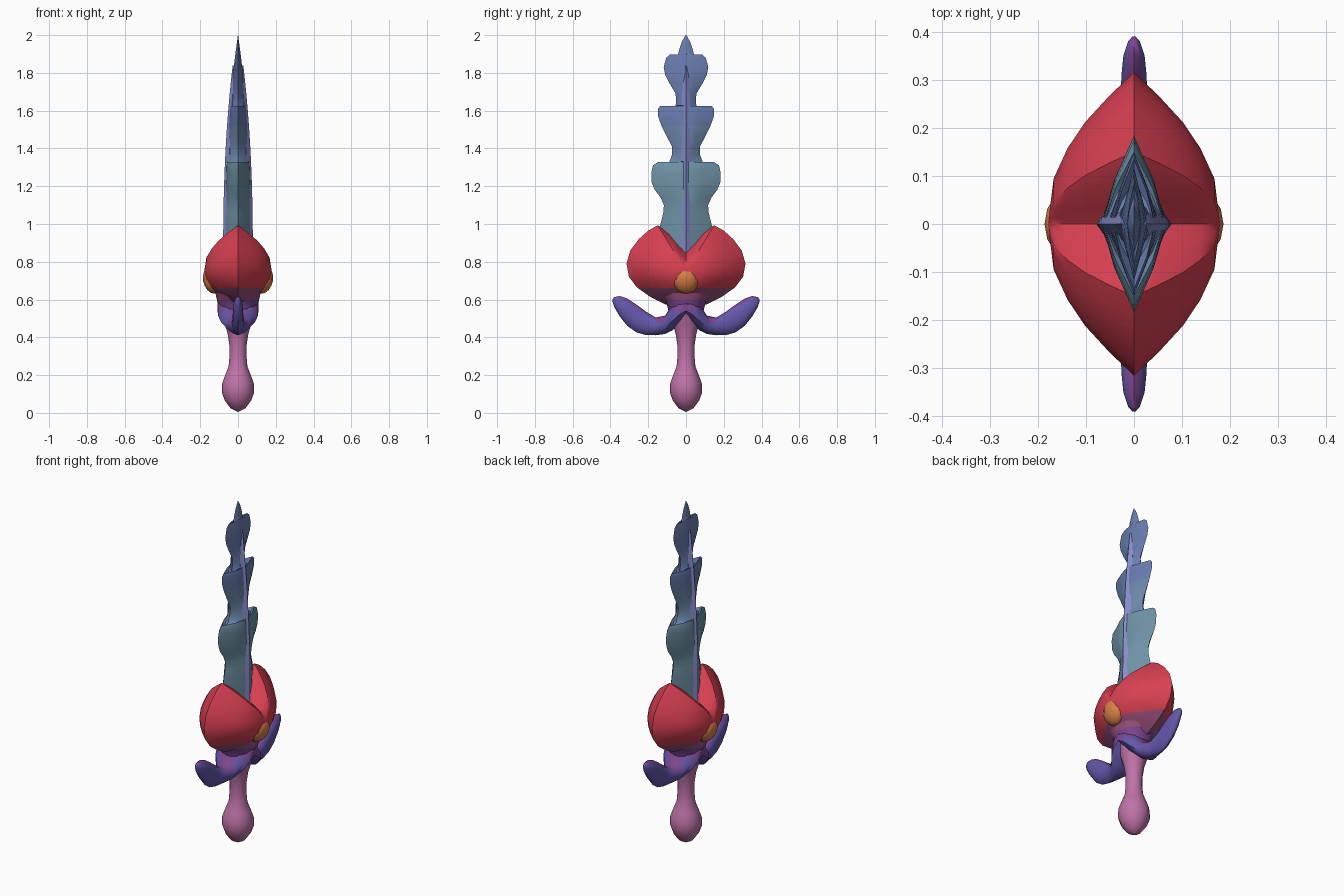
import bpy, bmesh, math
from mathutils import Vector

if "Cube" in bpy.data.objects:
    bpy.data.objects.remove(bpy.data.objects["Cube"])


def srgb(*c):
    return [((v + 0.055) / 1.055) ** 2.4 for v in c] + [1]


def material(name, *c):
    m = bpy.data.materials.new(name)
    m.diffuse_color = srgb(*c)
    m.use_nodes = True
    m.node_tree.nodes["Principled BSDF"].inputs["Base Color"].default_value = m.diffuse_color
    return m


RED = material("red", 0.85, 0.25, 0.32)
MAUVE = material("mauve", 0.60, 0.31, 0.48)
ORANGE = material("orange", 0.84, 0.50, 0.28)
INDIGO = material("indigo", 0.39, 0.34, 0.67)
PURPLE = material("purple", 0.49, 0.28, 0.57)
PINK = material("pink", 0.75, 0.45, 0.66)
TEAL = material("steel teal", 0.44, 0.58, 0.66)
STEEL = material("steel blue", 0.42, 0.53, 0.67)
BLUE = material("blade blue", 0.41, 0.49, 0.69)
LILAC = material("lilac", 0.53, 0.55, 0.80)


def finish(name, bm, mats, rule=None, angle=40):
    """Turn a bmesh into a smooth shaded object, with materials chosen by rule(face)."""
    bmesh.ops.remove_doubles(bm, verts=bm.verts, dist=0.0005)
    bmesh.ops.recalc_face_normals(bm, faces=bm.faces)
    bm.normal_update()
    for f in bm.faces:
        f.material_index = rule(f) if rule else 0
    me = bpy.data.meshes.new(name)
    bm.to_mesh(me)
    bm.free()
    for m in mats:
        me.materials.append(m)
    ob = bpy.data.objects.new(name, me)
    bpy.context.collection.objects.link(ob)
    bpy.ops.object.select_all(action='DESELECT')
    ob.select_set(True)
    bpy.context.view_layer.objects.active = ob
    bpy.ops.object.shade_smooth_by_angle(angle=math.radians(angle))
    return ob


def loft(rings, bm=None, caps=True):
    """Skin a list of closed rings with equal point counts."""
    bm = bm or bmesh.new()
    vs = [[bm.verts.new(p) for p in r] for r in rings]
    n = len(vs[0])
    for a, b in zip(vs, vs[1:]):
        for i in range(n):
            j = (i + 1) % n
            bm.faces.new((a[i], a[j], b[j], b[i]))
    if caps:
        bm.faces.new(vs[0])
        bm.faces.new(vs[-1])
    return bm


def thickness(z):
    return 0.071 * (1 - max(0, min(1, (z - 0.85) / 1.15)) ** 2.3) + 0.0005


# Blade: lens section following a barbed edge outline (half width, height)
edge = [(0.12, 0.82), (0.13, 0.92), (0.14, 0.98), (0.12, 1.06), (0.117, 1.10),
        (0.135, 1.14), (0.165, 1.18), (0.182, 1.22), (0.184, 1.27), (0.175, 1.31),
        (0.15, 1.327), (0.115, 1.31), (0.09, 1.325), (0.073, 1.37), (0.074, 1.41),
        (0.1, 1.46), (0.13, 1.52), (0.147, 1.57), (0.149, 1.61), (0.135, 1.625),
        (0.09, 1.60), (0.062, 1.605), (0.052, 1.64), (0.055, 1.69), (0.085, 1.74),
        (0.11, 1.79), (0.118, 1.83), (0.105, 1.88), (0.085, 1.897), (0.06, 1.875),
        (0.045, 1.885), (0.037, 1.92), (0.022, 1.965), (0.002, 2.0)]
rings, top = [], 0
for y, z in edge:
    top = max(top + 0.004, z) if z < 1.99 else 2.0
    mid, t = (top + z) / 2, thickness(top)
    rings.append([(0, y, z), (0.62 * t, y / 2, mid), (t, 0, top), (0.62 * t, -y / 2, mid),
                  (0, -y, z), (-0.62 * t, -y / 2, mid), (-t, 0, top), (-0.62 * t, y / 2, mid)])


def blade_color(f):
    z = f.calc_center_median().z
    return 0 if z < 1.32 else 1 if z < 1.5 else 2


finish("blade", loft(rings), [TEAL, STEEL, BLUE], blade_color)

# Raised rib down the middle of both blade faces
bm = bmesh.new()
for s in (1, -1):
    rings = []
    for i in range(13):
        z = 0.80 + 1.04 * i / 12
        w = 0.036 - 0.016 * i / 12
        t = thickness(z)
        if i == 12:
            w = 0.004
        rings.append([(s * t * 0.75, w, z), (s * (t + 0.007), 0, z),
                      (s * t * 0.75, -w, z), (0, 0, z)])
    loft(rings, bm)
finish("blade_rib", bm, [LILAC], angle=30)

# Heart body: heart outline swelling to both sides, lower part in a second colour
half = [(0, 0.875), (0.05, 0.915), (0.10, 0.965), (0.15, 0.993), (0.20, 0.965), (0.25, 0.92),
        (0.295, 0.86), (0.315, 0.79), (0.302, 0.72), (0.26, 0.665), (0.19, 0.615),
        (0.11, 0.575), (0, 0.555)]
outline = half + [(-y, z) for y, z in half[-2:0:-1]]
swell = [(0.02, 0.178), (0.30, 0.167), (0.50, 0.138), (0.67, 0.102), (0.85, 0.05), (1, 0)]
swell = swell + [(s, -x) for s, x in swell[-2::-1]]
bm = loft([[(x, y * s, 0.75 + (z - 0.75) * s) for y, z in outline] for s, x in swell])
bmesh.ops.bisect_plane(bm, geom=bm.verts[:] + bm.edges[:] + bm.faces[:],
                       plane_co=(0, 0, 0.66), plane_no=(0, 0, 1))
finish("heart_body", bm, [RED, MAUVE],
       lambda f: 1 if f.calc_center_median().z < 0.66 else 0, 35)

# Round gem on each side
bm = bmesh.new()
for s in (1, -1):
    new = bmesh.ops.create_uvsphere(bm, u_segments=12, v_segments=8, radius=1)["verts"]
    for v in new:
        x, y, z = v.co
        v.co = Vector((s * (0.138 + 0.047 * x + 0.012 * z), 0.069 * y, 0.70 + 0.069 * z))
finish("side_gem", bm, [ORANGE])

# Guard: winged crosspiece lofted along y (y, bottom, top, half thickness)
wing = [(0, 0.50, 0.62, 0.108), (0.04, 0.465, 0.615, 0.106), (0.075, 0.435, 0.575, 0.092),
        (0.11, 0.418, 0.515, 0.062), (0.16, 0.411, 0.505, 0.036), (0.21, 0.412, 0.535, 0.03),
        (0.26, 0.425, 0.572, 0.028), (0.31, 0.46, 0.605, 0.026), (0.35, 0.51, 0.619, 0.022),
        (0.38, 0.56, 0.613, 0.012), (0.39, 0.59, 0.6, 0.003)]
wing = [(-y, b, t, w) for y, b, t, w in wing[:0:-1]] + wing
rings = []
for y, b, t, w in wing:
    ring = []
    for k in range(10):
        a = math.tau * k / 10 + math.pi / 2
        ring.append((w * math.cos(a) / math.cos(math.pi / 10), y,
                     (b + t) / 2 + (t - b) / 2 * math.sin(a)))
    rings.append(ring)


def guard_color(f):
    c = f.calc_center_median()
    return 1 if f.normal.z > 0.45 or (abs(c.y) < 0.1 and c.z > 0.53) else 0


finish("winged_guard", loft(rings), [INDIGO, PURPLE], guard_color, 50)


def lathe(profile, sides):
    return loft([[(rx * math.cos(math.tau * k / sides), ry * math.sin(math.tau * k / sides), z)
                  for k in range(sides)] for rx, ry, z in profile])


# Collar joining the body to the guard
finish("collar", lathe([(0.09, 0.09, 0.53), (0.105, 0.10, 0.57), (0.112, 0.115, 0.60),
                        (0.125, 0.17, 0.66)], 12), [PURPLE, MAUVE],
       lambda f: 1 if f.calc_center_median().z > 0.6 else 0)

# Grip with bulbous pommel
grip = [(0.002, 0.005), (0.04, 0.025), (0.07, 0.065), (0.086, 0.11), (0.084, 0.155), (0.068, 0.20),
        (0.050, 0.245), (0.045, 0.30), (0.046, 0.36), (0.055, 0.42), (0.07, 0.47), (0.095, 0.54)]
finish("grip", lathe([(r, r, z) for r, z in grip], 12), [PINK])
